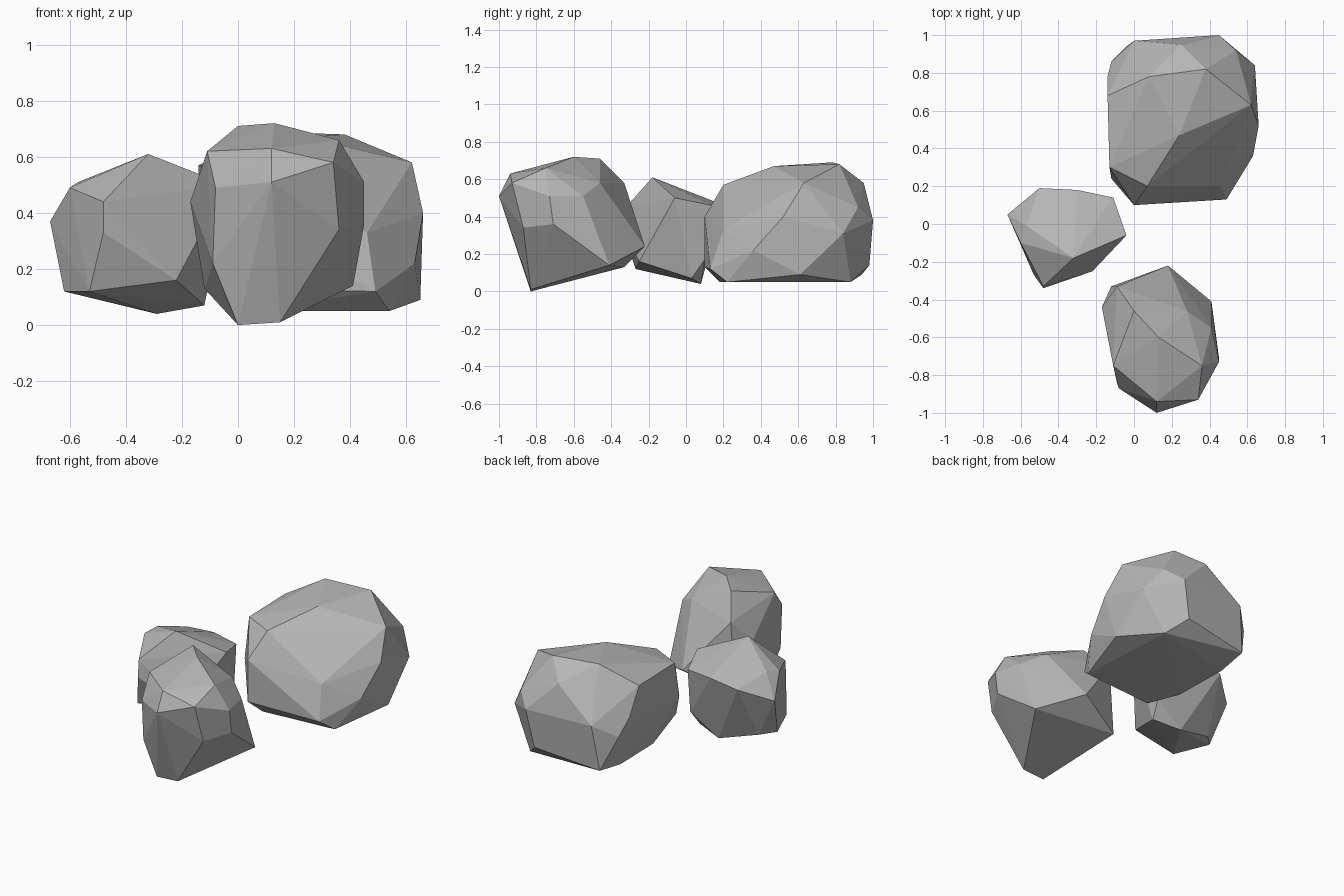
import bpy
import bmesh
from mathutils import Vector

default_cube = bpy.data.objects.get("Cube")
if default_cube:
    bpy.data.objects.remove(default_cube, do_unlink=True)

# Plain grey stone
stone = bpy.data.materials.new("grey_stone")
stone.use_nodes = True
stone_colour = (0.47, 0.47, 0.47, 1)
stone.diffuse_color = stone_colour
shader = stone.node_tree.nodes["Principled BSDF"]
shader.inputs["Base Color"].default_value = stone_colour
shader.inputs["Roughness"].default_value = 0.9


def make_rock(name, corners):
    """Chiselled boulder: the convex hull around its corners (in hundredths)."""
    bm = bmesh.new()
    for corner in corners:
        bm.verts.new(Vector(corner) / 100)
    hull = bmesh.ops.convex_hull(bm, input=bm.verts, use_existing_faces=False)
    # Remove corners that ended up inside the hull
    unused = set(hull["geom_interior"]) | set(hull["geom_unused"])
    loose = [item for item in unused if isinstance(item, bmesh.types.BMVert)]
    bmesh.ops.delete(bm, geom=loose, context="VERTS")
    # Join nearly coplanar triangles into larger chiselled facets
    bmesh.ops.dissolve_limit(bm, angle_limit=0.03, verts=bm.verts, edges=bm.edges)
    bmesh.ops.recalc_face_normals(bm, faces=bm.faces)
    mesh = bpy.data.meshes.new(name)
    bm.to_mesh(mesh)
    bm.free()
    mesh.materials.append(stone)
    rock = bpy.data.objects.new(name, mesh)
    bpy.context.collection.objects.link(rock)
    return rock


# Tall front boulder: crown, shoulders, waist, foot
front_crown = [(13, -60, 72), (0, -46, 71), (36, -75, 66), (-11, -75, 62), (12, -94, 63)]
front_shoulders = [(34, -93, 58), (28, -46, 58), (-9, -33, 58), (12, -100, 51),
                   (-8, -87, 49), (45, -73, 51), (41, -55, 51), (-17, -44, 44)]
front_waist = [(36, -87, 34), (45, -71, 36), (18, -22, 24), (-9, -84, 22)]
front_foot = [(41, -41, 14), (-12, -33, 13), (15, -83, 1), (0, -83, 0)]
make_rock("front_boulder", front_crown + front_shoulders + front_waist + front_foot)

# Small side boulder: crown, waist, foot
side_crown = [(-32, -18, 61), (-57, -1, 51), (-60, -10, 49), (-30, 18, 47),
              (-11, 14, 46), (-4, -6, 50), (-48, -33, 44), (-50, 19, 45)]
side_waist = [(-67, 5, 37), (-48, -34, 33)]
side_foot = [(-22, -25, 16), (-53, -27, 12), (-62, -5, 12), (-54, 3, 11),
             (-10, 10, 17), (-12, 3, 7), (-29, 8, 4)]
make_rock("side_boulder", side_crown + side_waist + side_foot)

# Large back boulder: crown, shoulders, waist, foot
back_crown = [(8, 78, 69), (38, 82, 68), (24, 47, 67)]
back_shoulders = [(62, 63, 58), (25, 95, 58), (7, 20, 57), (-13, 30, 57),
                  (-14, 68, 57), (54, 92, 45)]
back_waist = [(0, 10, 40), (66, 52, 40), (45, 100, 38), (0, 97, 38), (-14, 78, 40),
              (46, 20, 33), (-12, 24, 33), (64, 84, 31), (-12, 86, 30), (63, 36, 22)]
back_foot = [(40, 98, 14), (0, 10, 13), (49, 13, 12), (65, 61, 9), (54, 22, 5),
             (50, 88, 5), (-4, 94, 9), (-5, 74, 6), (-3, 38, 5), (5, 18, 5)]
make_rock("back_boulder", back_crown + back_shoulders + back_waist + back_foot)
